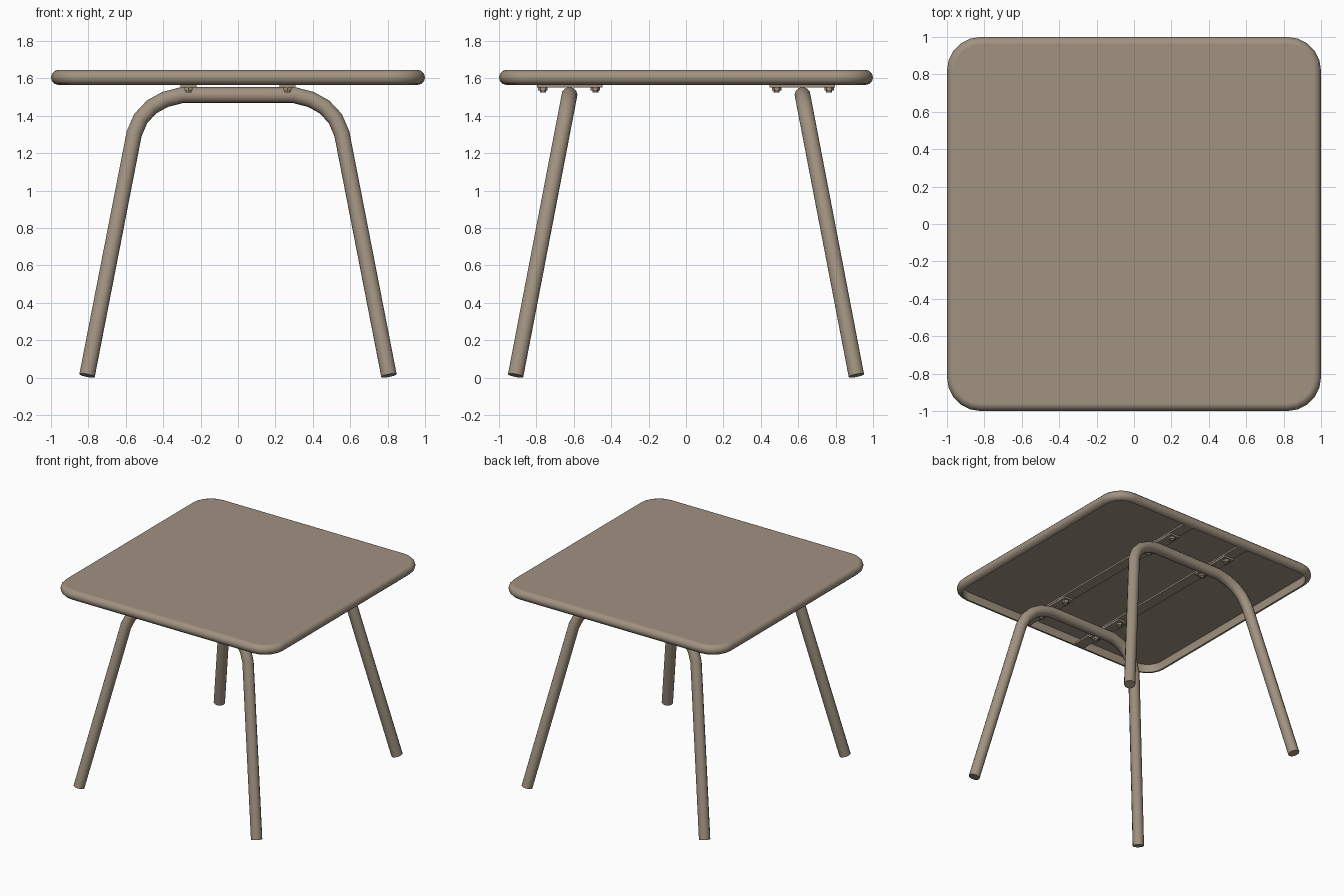
import bpy, bmesh, math

if "Cube" in bpy.data.objects:
    bpy.data.objects.remove(bpy.data.objects["Cube"])

paint = bpy.data.materials.new("taupe_paint")
paint.diffuse_color = (0.352, 0.287, 0.216, 1)
paint.use_nodes = True
paint.node_tree.nodes["Principled BSDF"].inputs["Base Color"].default_value = paint.diffuse_color


def finish(obj, angle=35):
    obj.data.materials.clear()
    obj.data.materials.append(paint)
    bpy.ops.object.select_all(action='DESELECT')
    obj.select_set(True)
    bpy.context.view_layer.objects.active = obj
    bpy.ops.object.shade_smooth_by_angle(angle=math.radians(angle))


def box(name, center, size):
    bpy.ops.mesh.primitive_cube_add(size=1, location=center)
    obj = bpy.context.object
    obj.name = name
    obj.scale = size
    bpy.ops.object.transform_apply(location=False, rotation=False, scale=True)
    finish(obj)


def cylinder(name, center, radius, depth, sides):
    bpy.ops.mesh.primitive_cylinder_add(vertices=sides, radius=radius, depth=depth, location=center)
    obj = bpy.context.object
    obj.name = name
    finish(obj)


def rounded_square(half, radius, steps=5):
    pts = []
    for k, (sx, sy) in enumerate([(1, 1), (-1, 1), (-1, -1), (1, -1)]):
        for i in range(steps + 1):
            a = math.pi / 2 * (k + i / steps)
            pts.append((sx * (half - radius) + radius * math.cos(a),
                        sy * (half - radius) + radius * math.sin(a)))
    return pts


# Table top: pressed sheet with a half-round rolled rim, hollow underneath
mid, half_t, steps, ceiling = 1.605, 0.04, 6, 1.628
profile = [(0.05, ceiling), (0.043, ceiling - 0.012), (0.042, mid - half_t)]
for j in range(steps + 1):
    a = -math.pi / 2 + math.pi * j / steps
    profile.append((half_t * (1 - math.cos(a)), mid + half_t * math.sin(a)))
bm = bmesh.new()
rings = [[bm.verts.new((x, y, z)) for x, y in rounded_square(1 - inset, 0.18 - inset)]
         for inset, z in profile]
n = len(rings[0])
for low, high in zip(rings, rings[1:]):
    for i in range(n):
        bm.faces.new((low[i], low[(i + 1) % n], high[(i + 1) % n], high[i]))
bm.faces.new(rings[0][::-1])
bm.faces.new(rings[-1])
mesh = bpy.data.meshes.new("table_top")
bm.to_mesh(mesh)
bm.free()
top = bpy.data.objects.new("table_top", mesh)
bpy.context.collection.objects.link(top)
finish(top)
top.modifiers.new("flat_top_normals", 'WEIGHTED_NORMAL').keep_sharp = True

# Leg frames: one bent tube at the front and one at the back
half_path = [(0.807, 0.011), (0.555, 1.305), (0.52, 1.385), (0.462, 1.447), (0.39, 1.487), (0.3, 1.51)]
path = half_path + [(-x, z) for x, z in reversed(half_path)]
for name, side in (("front_leg_frame", -1), ("back_leg_frame", 1)):
    curve = bpy.data.curves.new(name, 'CURVE')
    curve.dimensions = '3D'
    curve.bevel_depth = 0.043
    curve.bevel_resolution = 4
    curve.use_fill_caps = True
    spline = curve.splines.new('POLY')
    spline.points.add(len(path) - 1)
    for p, (x, z) in zip(spline.points, path):
        p.co = (x, side * (0.913 - 0.192 * z), z, 1)
    frame = bpy.data.objects.new(name, curve)
    bpy.context.collection.objects.link(frame)
    bpy.ops.object.select_all(action='DESELECT')
    frame.select_set(True)
    bpy.context.view_layer.objects.active = frame
    bpy.ops.object.convert(target='MESH')
    finish(bpy.context.object, 40)

# Mounting hardware: strips resting on the rim, saddles and bolts over the tubes
for sx in (-1, 1):
    x = sx * 0.265
    box("mounting_strip", (x, 0, 1.574), (0.09, 1.91, 0.014))
    for sy in (-1, 1):
        box("saddle_plate", (x, sy * 0.622, 1.56), (0.085, 0.35, 0.016))
        for y in (0.485, 0.765):
            cylinder("nut", (x, sy * y, 1.545), 0.025, 0.02, 6)
            cylinder("bolt_end", (x, sy * y, 1.535), 0.016, 0.024, 10)
